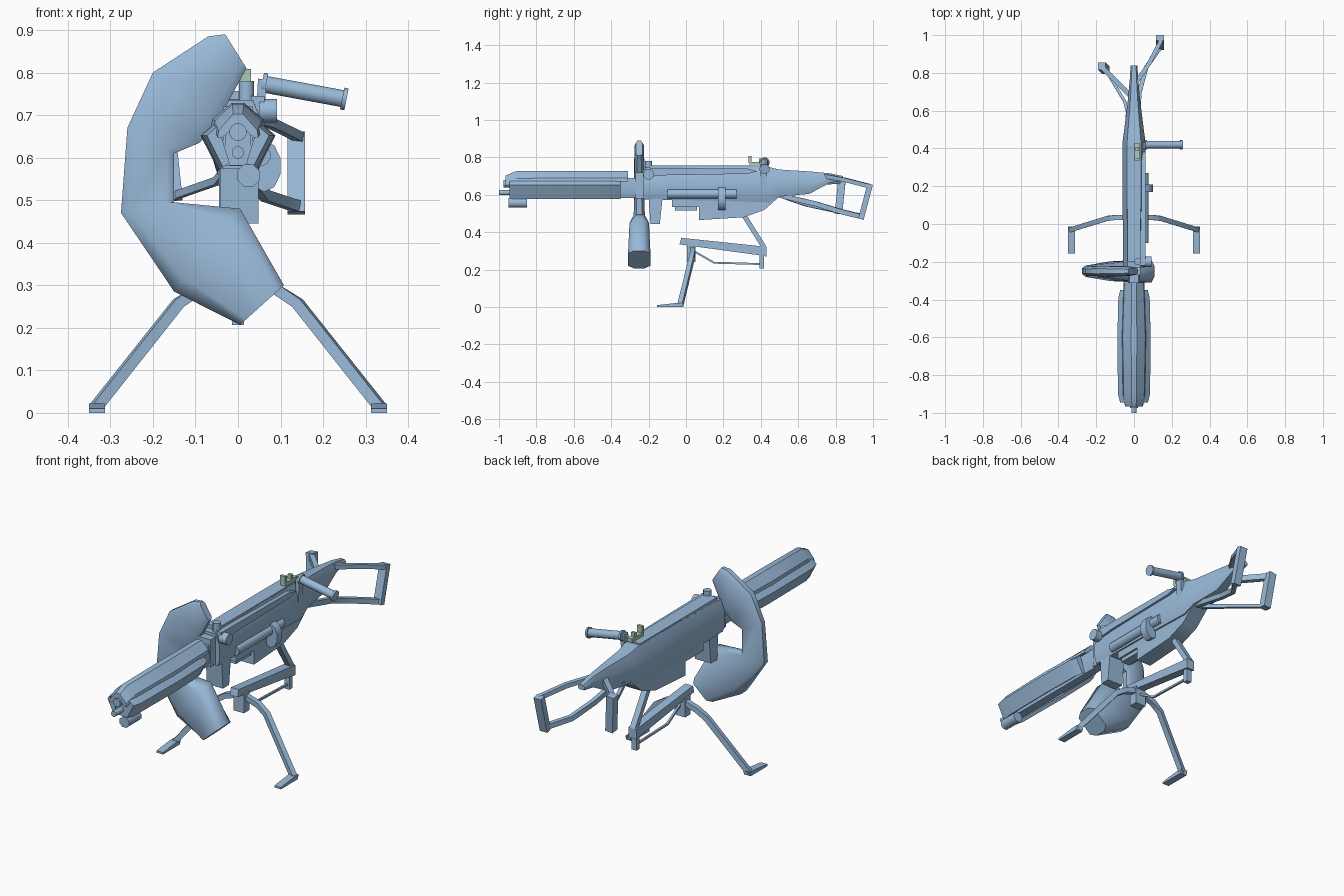
import bpy, bmesh, math
from mathutils import Vector

if "Cube" in bpy.data.objects:
    bpy.data.objects.remove(bpy.data.objects["Cube"])


def material(name, rgb):
    m = bpy.data.materials.new(name)
    m.diffuse_color = (*rgb, 1)
    m.use_nodes = True
    m.node_tree.nodes["Principled BSDF"].inputs["Base Color"].default_value = m.diffuse_color
    return m


STEEL = material("pale_blue_steel", (0.32, 0.49, 0.69))
GREEN = material("pale_green_sight", (0.42, 0.60, 0.47))


def loft(name, rings, mat=STEEL, angle=30):
    """Skin a list of equal-length rings of points and cap both ends."""
    bm = bmesh.new()
    vs = [[bm.verts.new(p) for p in r] for r in rings]
    n = len(vs[0])
    for a, b in zip(vs, vs[1:]):
        for i in range(n):
            j = (i + 1) % n
            bm.faces.new((a[i], a[j], b[j], b[i]))
    bm.faces.new(vs[0][::-1])
    bm.faces.new(vs[-1])
    bmesh.ops.recalc_face_normals(bm, faces=bm.faces)
    me = bpy.data.meshes.new(name)
    bm.to_mesh(me)
    bm.free()
    me.materials.append(mat)
    ob = bpy.data.objects.new(name, me)
    bpy.context.collection.objects.link(ob)
    bpy.ops.object.select_all(action='DESELECT')
    ob.select_set(True)
    bpy.context.view_layer.objects.active = ob
    bpy.ops.object.shade_smooth_by_angle(angle=math.radians(angle))
    return ob


def box(name, x0, x1, y0, y1, z0, z1, mat=STEEL):
    return loft(name, [[(x0, y, z0), (x1, y, z0), (x1, y, z1), (x0, y, z1)] for y in (y0, y1)], mat)


def prism_x(name, profile, x0, x1):
    """Side profile (y, z) extruded along x."""
    return loft(name, [[(x, y, z) for y, z in profile] for x in (x0, x1)])


def bar(name, path, w, h, sides=4, mat=STEEL):
    """Sweep a w by h section along a path; four sides gives a flat bar."""
    pts = [Vector(p) for p in path]
    rings = []
    for i, p in enumerate(pts):
        d = (pts[min(i + 1, len(pts) - 1)] - pts[max(i - 1, 0)]).normalized()
        up = Vector((0, 1, 0)) if abs(d.z) > 0.8 else Vector((0, 0, 1))
        s = d.cross(up).normalized()
        u = s.cross(d)
        k = 1 / math.cos(math.pi / sides)
        ring = []
        for j in range(sides):
            a = 2 * math.pi * (j + 0.5) / sides
            ring.append(p + s * (w / 2 * k * math.cos(a)) + u * (h / 2 * k * math.sin(a)))
        rings.append(ring)
    return loft(name, rings, mat, 30 if sides < 8 else 50)


def tube(name, a, b, r, sides=12):
    return bar(name, [a, b], 2 * r, 2 * r, sides)


# Curved ammunition bag: inner point, outer point, half thickness in y
bag = [((.02, .81), (-.03, .89), .018), ((-.01, .755), (-.07, .885), .025),
       ((-.05, .68), (-.20, .80), .027), ((-.09, .635), (-.23, .735), .026),
       ((-.15, .61), (-.26, .67), .025), ((-.15, .495), (-.275, .47), .03),
       ((.005, .48), (-.15, .285), .052), ((.108, .30), (.005, .207), .06)]
rings = []
for i, o, t in bag:
    ring = []
    for f, s in ((0, -.5), (.15, -1), (.85, -1), (1, -.5), (1, .5), (.85, 1), (.15, 1), (0, .5)):
        ring.append((i[0] + (o[0] - i[0]) * f, -.25 + s * t, i[1] + (o[1] - i[1]) * f))
    rings.append(ring)
loft("ammo_bag", rings, angle=50)

# Receiver running back into the tapered stock: y, bottom, top, half width
secs = [(-.23, .575, .735, .058), (.1, .57, .75, .06), (.44, .56, .75, .06), (.5, .59, .735, .052),
        (.66, .605, .725, .032), (.77, .665, .715, .022), (.84, .675, .70, .018)]
prof = ((-.8, 0), (.8, 0), (1, .2), (1, .65), (.6, 1), (-.6, 1), (-1, .65), (-1, .2))
loft("receiver", [[(w * a, y, b + (t - b) * c) for a, c in prof] for y, b, t, w in secs])
prism_x("lower_housing", [(.07, .465), (.07, .535), (-.075, .535), (-.075, .585), (.35, .62), (.58, .62),
                          (.51, .6), (.42, .52), (.31, .48)], -.045, .04)
prism_x("foregrip", [(-.2, .585), (-.19, .445), (-.14, .445), (-.125, .585)], -.042, .048)
box("feed_cover", -.035, .035, -.2, .42, .735, .757)
prism_x("side_rail", [(-.22, .695), (-.22, .745), (.33, .74), (.38, .725), (.33, .712), (-.1, .705)], .03, .062)
box("trigger_bar", -.02, .03, -.06, .06, .515, .54)

# Right-hand fittings
tube("bolt_tube", (.052, -.1, .605), (.052, .27, .605), .024)
tube("feed_knob", (.05, -.2, .71), (.092, -.2, .71), .028)
tube("front_post", (.02, -.2, .73), (.02, -.2, .78), .018, 8)
bar("bolt_handle", [(.062, .17, .58), (.062, .21, .58)], .076, .115, 10)
box("front_block", -.035, .035, -.27, -.22, .58, .72)

# Barrel, guide rod and torch
tube("barrel", (0, -.975, .66), (0, -.2, .66), .02)
tube("guide_rod", (0, -1, .612), (0, -.25, .612), .014)
tube("torch", (.025, -.95, .558), (.025, -.85, .558), .026, 8)
hexa = ((-.02, .582), (.02, .582), (.032, .62), (.025, .69), (-.025, .69), (-.032, .62))
loft("barrel_core", [[(x, y, z) for x, z in hexa] for y in (-.94, -.22)])

# Peaked barrel roof with a sloping nose
roof = ((-.015, .728), (.015, .728), (.06, .69), (.064, .672), (.05, .672), (0, .705),
        (-.05, .672), (-.064, .672), (-.06, .69))
loft("barrel_roof", [[(x * k, y, z - d) for x, z in roof]
                     for y, k, d in ((-.965, .75, .025), (-.91, .9, .002), (-.6, 1, 0), (-.31, .85, 0))])

# Mirrored angled side panels
panel = ((.035, .588), (.05, .577), (.088, .652), (.062, .675))
for side, s in (("right", 1), ("left", -1)):
    loft(side + "_barrel_panel", [[(s * (x - d), y, z) for x, z in panel]
                                  for y, d in ((-.945, .015), (-.9, .003), (-.6, 0), (-.39, .005), (-.35, .015))])

# Carry handle
tube("handle_grip", (.06, .42, .773), (.25, .42, .738), .02)
tube("handle_inner_flange", (.056, .42, .774), (.066, .42, .772), .026)
tube("handle_outer_flange", (.245, .42, .739), (.255, .42, .737), .026)
bar("handle_stem", [(.05, .415, .65), (.057, .415, .785)], .02, .035)

# Rear sight
box("sight_base", .002, .03, .34, .43, .755, .775, GREEN)
box("sight_leaf", .002, .03, .335, .35, .77, .808, GREEN)
box("sight_rear_leaf", .006, .026, .39, .405, .77, .795, GREEN)

# Right shoulder frame
bar("right_stock_top", [(.005, .74, .70), (.08, .85, .68), (.145, .975, .648)], .022, .022)
bar("right_stock_pad", [(.137, .985, .657), (.137, .935, .47)], .042, .03)
bar("right_stock_bottom", [(.015, .49, .60), (.03, .70, .55), (.065, .83, .51), (.14, .935, .485)], .022, .026)

# Left shoulder frame
bar("left_stock_top", [(0, .66, .665), (-.165, .825, .675)], .025, .03)
bar("left_stock_pad", [(-.17, .835, .69), (-.15, .815, .50)], .04, .04)
bar("left_stock_bottom", [(-.01, .5, .595), (-.05, .65, .545), (-.15, .815, .51)], .016, .018)

# Tripod cradle
prism_x("cradle_beam", [(-.035, .335), (-.025, .37), (.43, .322), (.43, .27), (.385, .278)], -.022, .022)
bar("cradle_strut", [(0, .31, .49), (0, .42, .315)], .03, .026)
box("cradle_tail", -.014, .014, .393, .418, .207, .29)
bar("cradle_link", [(0, .04, .30), (0, .15, .237), (0, .40, .23)], .01, .01)
box("leg_hub", -.03, .03, .005, .05, .24, .335)

# Mirrored tripod legs and feet
for side, s in (("right", 1), ("left", -1)):
    bar(side + "_leg", [(0, .035, .318), (s * .09, .035, .29), (s * .14, .03, .258), (s * .335, -.03, .012)], .026, .026)
    prism = [(-.155, 0), (-.02, 0), (-.012, .022), (-.05, .022), (-.155, .01)]
    prism_x(side + "_foot", prism, s * .313, s * .35)
